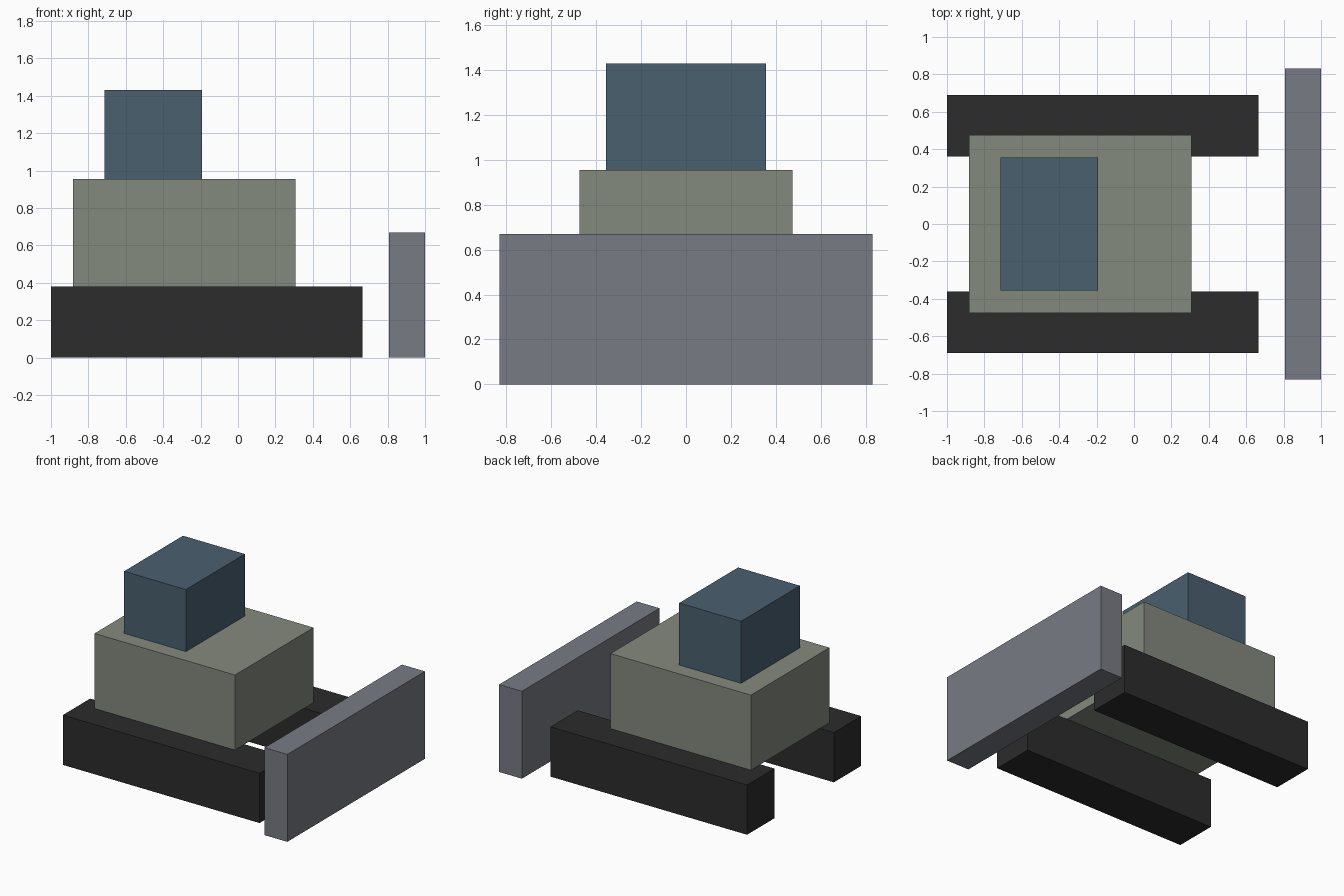
import bpy
import bmesh
from mathutils import Vector

if "Cube" in bpy.data.objects:
    bpy.data.objects.remove(bpy.data.objects["Cube"])


def make_material(name, color):
    mat = bpy.data.materials.new(name)
    mat.diffuse_color = (*color, 1.0)
    mat.use_nodes = True
    mat.node_tree.nodes["Principled BSDF"].inputs["Base Color"].default_value = mat.diffuse_color
    return mat


def box(name, low, high, mat):
    """Axis-aligned box between two opposite corners."""
    low, high = Vector(low), Vector(high)
    bm = bmesh.new()
    bmesh.ops.create_cube(bm, size=1.0)
    bmesh.ops.scale(bm, vec=high - low, verts=bm.verts)
    mesh = bpy.data.meshes.new(name)
    bm.to_mesh(mesh)
    bm.free()
    mesh.materials.append(mat)
    obj = bpy.data.objects.new(name, mesh)
    obj.location = (low + high) / 2
    bpy.context.collection.objects.link(obj)
    return obj


black = make_material("track black", (0.025, 0.025, 0.025))
olive = make_material("body olive grey", (0.231, 0.252, 0.205))
blue = make_material("cab slate blue", (0.069, 0.115, 0.162))
steel = make_material("blade steel grey", (0.188, 0.198, 0.227))

# Pair of tracks
for side, y0, y1 in (("right", -0.69, -0.36), ("left", 0.36, 0.69)):
    box(f"{side}_track", (-1.0, y0, 0.0), (0.665, y1, 0.381), black)

# Hull resting on the tracks
box("body", (-0.882, -0.475, 0.381), (0.307, 0.475, 0.955), olive)

# Cab on the rear of the hull
box("cab", (-0.715, -0.356, 0.955), (-0.192, 0.356, 1.43), blue)

# Upright blade ahead of the tracks
box("blade", (0.807, -0.832, 0.0), (1.0, 0.832, 0.669), steel)
